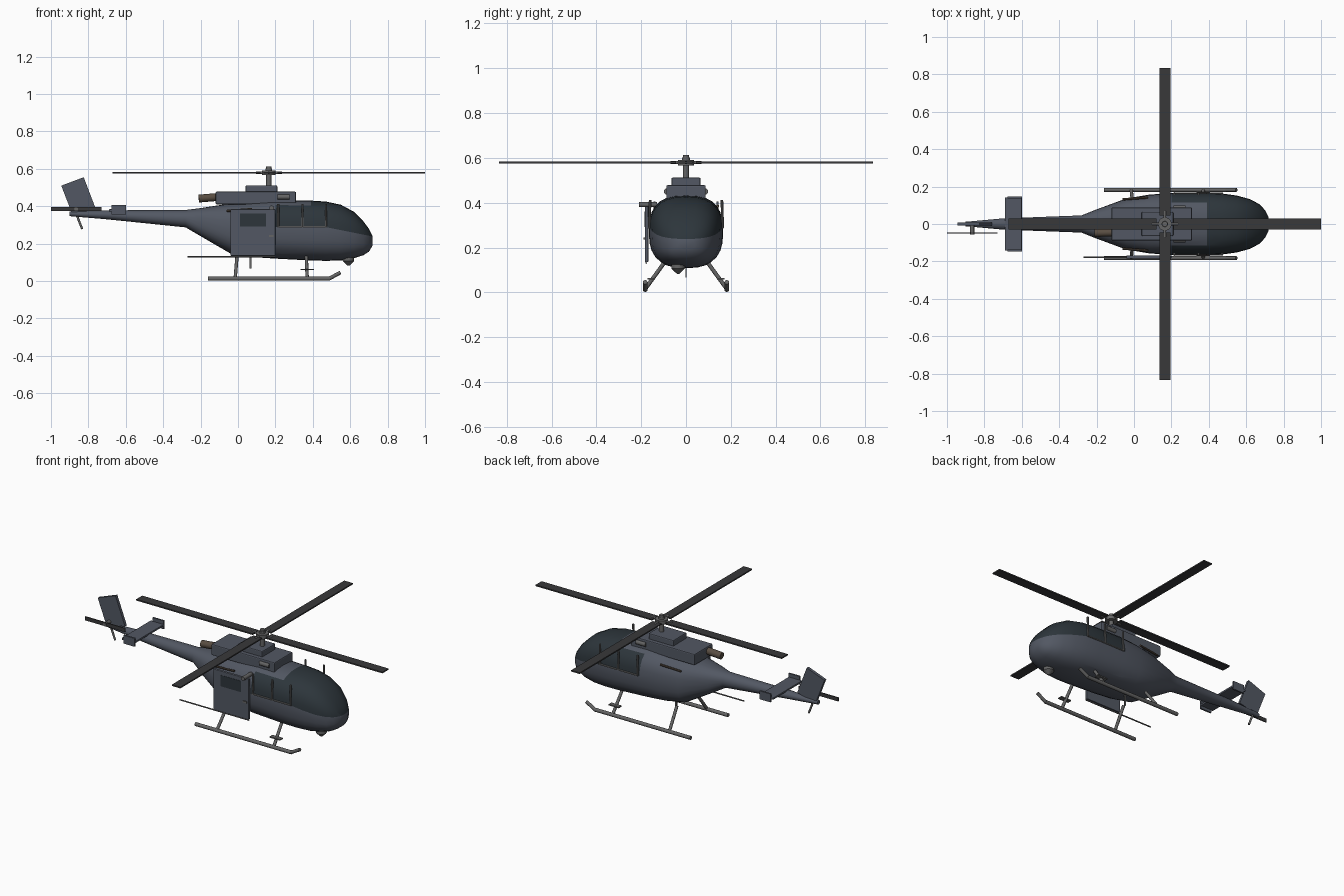
import bpy, bmesh, math
from mathutils import Vector

if "Cube" in bpy.data.objects:
    bpy.data.objects.remove(bpy.data.objects["Cube"])


def material(name, rgb):
    m = bpy.data.materials.new(name)
    m.diffuse_color = (*rgb, 1)
    m.use_nodes = True
    m.node_tree.nodes["Principled BSDF"].inputs["Base Color"].default_value = m.diffuse_color
    return m


BODY = material("slate_paint", (0.085, 0.097, 0.125))
GLASS = material("dark_glass", (0.026, 0.036, 0.044))
BLADE = material("blade_black", (0.04, 0.04, 0.042))
METAL = material("grey_metal", (0.13, 0.13, 0.13))
BROWN = material("burnt_brown", (0.10, 0.075, 0.055))


def finish(ob, name, mat, bevel=0):
    ob.name = name
    ob.data.materials.append(mat)
    if bevel:
        b = ob.modifiers.new("bevel", 'BEVEL')
        b.width, b.segments = bevel, 2
    return ob


def box(name, x, y, z, mat, bevel=0):
    """Box from (min, max) ranges."""
    c = [(r[0] + r[1]) / 2 for r in (x, y, z)]
    bpy.ops.mesh.primitive_cube_add(size=1, location=c)
    ob = bpy.context.object
    for v in ob.data.vertices:
        for i, r in enumerate((x, y, z)):
            v.co[i] *= r[1] - r[0]
    return finish(ob, name, mat, bevel)


def rod(name, a, b, r, mat, r2=None, sides=12):
    """Cylinder or cone between two points."""
    a, b = Vector(a), Vector(b)
    bpy.ops.mesh.primitive_cone_add(vertices=sides, radius1=r, radius2=r if r2 is None else r2,
                                    depth=(b - a).length, location=(a + b) / 2)
    ob = bpy.context.object
    ob.rotation_euler = (b - a).to_track_quat('Z', 'Y').to_euler()
    bpy.ops.object.shade_smooth_by_angle(angle=math.radians(40))
    return finish(ob, name, mat)


def plate(name, pts, y, half, mat):
    """Thin upright plate from an xz outline."""
    bm = bmesh.new()
    f = bm.faces.new([bm.verts.new((px, y - half, pz)) for px, pz in pts])
    g = bmesh.ops.extrude_face_region(bm, geom=[f])
    bmesh.ops.translate(bm, vec=(0, 2 * half, 0),
                        verts=[v for v in g['geom'] if isinstance(v, bmesh.types.BMVert)])
    bmesh.ops.recalc_face_normals(bm, faces=bm.faces)
    me = bpy.data.meshes.new(name)
    bm.to_mesh(me)
    ob = bpy.data.objects.new(name, me)
    bpy.context.collection.objects.link(ob)
    return finish(ob, name, mat)


# Fuselage and tail boom: lofted rings (x, top, bottom, half width)
stations = [(-0.90, .372, .347, .012), (-0.70, .378, .330, .030), (-0.28, .380, .287, .046),
            (-0.20, .390, .240, .078), (-0.04, .415, .147, .137), (0.08, .428, .128, .157),
            (0.20, .434, .120, .165), (0.39, .430, .110, .166), (0.47, .425, .108, .163),
            (0.55, .408, .110, .152), (0.62, .370, .122, .133), (0.67, .320, .138, .106),
            (0.70, .280, .157, .075), (0.72, .240, .190, .036)]
bm = bmesh.new()
rings, N = [], 28
for x, top, bot, w in stations:
    p = 2.0 if x < -0.25 else 2.6
    ring = []
    for i in range(N):
        t = 2 * math.pi * i / N
        c, s = math.cos(t), math.sin(t)
        ring.append(bm.verts.new((x, w * math.copysign(abs(c) ** (2 / p), c),
                                  (top + bot) / 2 + (top - bot) / 2 * math.copysign(abs(s) ** (2 / p), s))))
    rings.append(ring)
for a, b in zip(rings, rings[1:]):
    for i in range(N):
        j = (i + 1) % N
        bm.faces.new((a[i], a[j], b[j], b[i]))
bm.faces.new(rings[0])
bm.faces.new(rings[-1])


# Cut window lines into the skin, then paint the glass faces
def cut(co, no, x0, x1):
    fs = [f for f in bm.faces if x0 < f.calc_center_median().x < x1]
    geom = set(fs) | {e for f in fs for e in f.edges} | {v for f in fs for v in f.verts}
    bmesh.ops.bisect_plane(bm, geom=list(geom), plane_co=co, plane_no=no, dist=1e-5)


cut((0, 0, .288), (0, 0, 1), .2, .47)
cut((0, .115, 0), (0, 1, 0), .2, .39)
cut((0, -.115, 0), (0, 1, 0), .2, .39)
cut((.47, 0, .288), (.2, 0, 1), .47, .8)
bmesh.ops.recalc_face_normals(bm, faces=bm.faces)
for f in bm.faces:
    c = f.calc_center_median()
    side = .2 < c.x < .47 and c.z > .288 and (c.x > .39 or abs(c.y) > .115)
    nose = c.x > .47 and c.z > .288 - .2 * (c.x - .47)
    f.material_index = int(side or nose)
me = bpy.data.meshes.new("fuselage")
bm.to_mesh(me)
fus = bpy.data.objects.new("fuselage", me)
bpy.context.collection.objects.link(fus)
me.materials.append(BODY)
me.materials.append(GLASS)
bpy.context.view_layer.objects.active = fus
fus.select_set(True)
bpy.ops.object.shade_smooth_by_angle(angle=math.radians(45))
fus.select_set(False)

# Engine cowling, exhaust and intakes
box("engine_cowl", (-.12, .31), (-.088, .088), (.41, .478), BODY, .006)
box("gearbox_cowl", (.04, .21), (-.065, .065), (.47, .512), BODY, .006)
rod("exhaust", (-.10, -.045, .45), (-.21, -.048, .441), .021, BROWN)
for s in (-1, 1):
    rod("intake", (.21, s * .085, .45), (.275, s * .085, .45), .014, METAL)

# Main rotor
HX = .165
rod("mast", (HX, 0, .50), (HX, 0, .612), .014, METAL)
rod("rotor_hub", (HX, 0, .566), (HX, 0, .590), .036, METAL, sides=20)
rod("mast_cap", (HX, 0, .590), (HX, 0, .602), .018, METAL)
for i in range(4):
    d = Vector((math.cos(i * math.pi / 2), math.sin(i * math.pi / 2), 0))
    h = Vector((HX, 0, .579))
    rod("blade_grip", h + d * .02, h + d * .07, .007, METAL)
    b = box("main_blade", (.045, .835), (-.029, .029), (-.004, .004), BLADE)
    for v in b.data.vertices:
        v.co.x += .44
    b.location = h
    b.rotation_euler.z = i * math.pi / 2

# Tail fin, stabiliser, tail rotor and tail skid
plate("tail_fin", [(-.945, .51), (-.825, .555), (-.76, .385), (-.885, .355)], 0, .009, BODY)
box("stabiliser", (-.69, -.60), (-.142, .142), (.372, .384), BODY, .003)
for s in (-1, 1):
    box("stabiliser_end", (-.675, -.60), (s * .141 - .005, s * .141 + .005), (.355, .406), BODY)
rod("tail_rotor_shaft", (-.865, 0, .385), (-.865, -.056, .385), .011, METAL)
box("tail_rotor_blade", (-1, -.73), (-.052, -.046), (.374, .397), BLADE)
rod("tail_skid", (-.862, 0, .352), (-.833, 0, .278), .006, METAL)

# Skids, struts and steps
for s in (-1, 1):
    y = s * .182
    rod("skid_tube", (-.16, y, .013), (.492, y, .013), .011, METAL)
    rod("skid_toe", (.488, y, .013), (.548, y, .046), .010, METAL)
    for x0, x1 in ((-.005, -.015), (.365, .370)):
        rod("skid_strut", (x0, s * .095, .135), (x1, y, .015), .009, METAL)
    box("step", (.335, .405), (s * .158 - .014, s * .158 + .014), (.058, .065), METAL)

# Window pillars, sill and door rail on both sides
for s in (-1, 1):
    for x in (.215, .345, .47):
        rod("window_pillar", (x, s * .164, .288), (x, s * .160, .412), .006, METAL, sides=8)
    rod("window_sill", (.21, s * .164, .29), (.475, s * .164, .29), .005, METAL, sides=8)
    rod("door_rail", (-.06, s * .132, .375), (.075, s * .142, .385), .006, BROWN, sides=8)

# Open sliding door on the near side, with lower rail and hoist
box("sliding_door", (-.04, .20), (-.184, -.168), (.135, .384), BODY, .003)
box("door_window", (.01, .15), (-.1855, -.18), (.292, .36), GLASS)
box("door_handle", (.165, .19), (-.19, -.183), (.235, .245), METAL)
rod("lower_door_rail", (-.27, -.178, .131), (.20, -.178, .131), .004, METAL, sides=8)
rod("hoist", (.18, -.21, .392), (.18, -.13, .392), .012, METAL)

# Belly antenna and nose sensor
box("belly_antenna", (.061, .071), (-.003, .003), (.066, .135), METAL)
rod("nose_sensor", (.59, -.035, .125), (.59, -.035, .106), .03, METAL)
rod("nose_sensor_tip", (.59, -.035, .106), (.59, -.035, .083), .03, METAL, .006)
